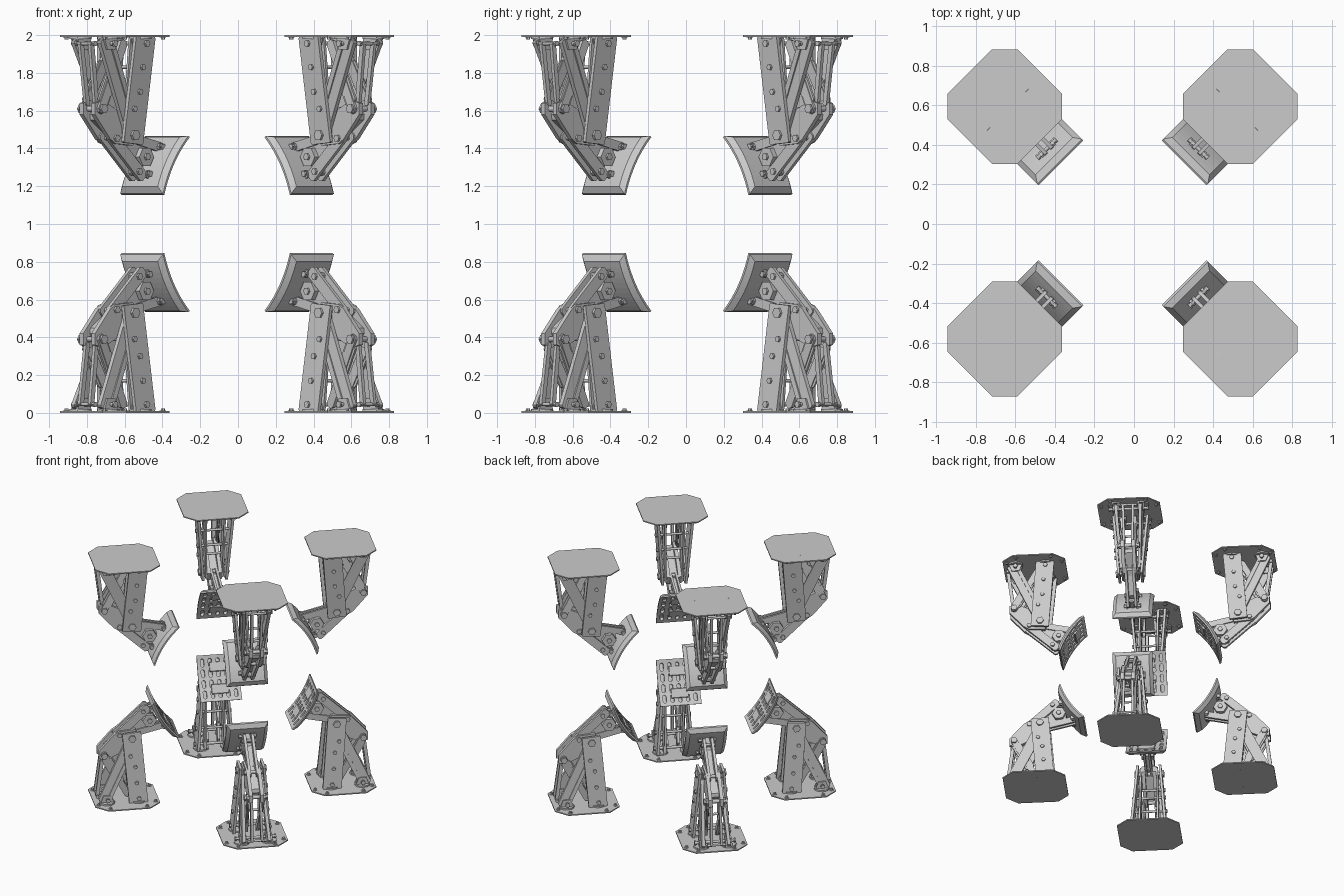
import bpy, bmesh
from math import sin, cos, pi, atan2, hypot
from mathutils import Matrix, Vector

if "Cube" in bpy.data.objects:
    bpy.data.objects.remove(bpy.data.objects["Cube"])

# One arm is modelled in (u, v, z): u points to the model centre, v sideways.
parts = {}

def get(name):
    return parts.setdefault(name, bmesh.new())

def at(v, z):
    # sideways offset, constant or sloping from z=0 to z=0.6
    return v if isinstance(v, (int, float)) else v[0] + (v[1] - v[0]) * z / 0.6

def prism(name, pts, va, vb, mirror=True):
    bm = get(name)
    for s in ((1, -1) if mirror else (1,)):
        a = [bm.verts.new((u, s * at(va, z), z)) for u, z in pts]
        b = [bm.verts.new((u, s * at(vb, z), z)) for u, z in pts]
        bm.faces.new(a)
        bm.faces.new(b[::-1])
        n = len(pts)
        for i in range(n):
            bm.faces.new((a[i], b[i], b[(i + 1) % n], a[(i + 1) % n]))

def bar(p, q, w, end=None, c=0.3):
    # strip outline from p to q with chamfered ends
    end = w / 2 if end is None else end
    d = (Vector(q) - Vector(p)).normalized()
    n = Vector((-d.y, d.x)) * w / 2
    k = w * c
    p, q = Vector(p) - d * end, Vector(q) + d * end
    f = 1 - 2 * c
    out = [p + n * f, p + d * k + n, q - d * k + n, q + n * f,
           q - n * f, q - d * k - n, p + d * k - n, p - n * f]
    return [(x.x, x.y) for x in out]

def disc(c, r, n=12):
    return [(c[0] + r * cos(2 * pi * i / n), c[1] + r * sin(2 * pi * i / n)) for i in range(n)]

def pin(name, c, v, r, head=0.012):
    # shaft through both sides with hexagonal heads
    prism(name, disc(c, r * 0.6), -at(v, c[1]), at(v, c[1]), False)
    prism(name, disc(c, r, 6), at(v, c[1]), at(v, c[1]) + head)

def stud(name, x, y, z, r, h, n):
    bmesh.ops.create_cone(get(name), cap_ends=True, segments=n, radius1=r, radius2=r, depth=h,
                          matrix=Matrix.Translation((x, y, z + h / 2)))

# Base plate: square with cut corners, bolts beside each corner
H, C = 0.25, 0.16
octo = [(H, -C), (H, C), (C, H), (-C, H), (-H, C), (-H, -C), (-C, -H), (C, -H)]
bm = get("base_plate")
lo = [bm.verts.new((x, y, 0)) for x, y in octo]
hi = [bm.verts.new((x, y, 0.009)) for x, y in octo]
bm.faces.new(lo[::-1])
bm.faces.new(hi)
for i in range(8):
    j = (i + 1) % 8
    bm.faces.new((lo[i], lo[j], hi[j], hi[i]))
for x, y in octo:
    stud("base_bolts", x * 0.88, y * 0.88, 0.009, 0.018, 0.004, 12)
    stud("base_bolts", x * 0.88, y * 0.88, 0.013, 0.011, 0.01, 6)

# Foot mounts
for u in (0.09, -0.15):
    for v in (0.105, -0.105):
        stud("foot_mounts", u, v, 0.009, 0.06, 0.012, 12)
    lug = [(u - 0.055, 0.009), (u + 0.055, 0.009), (u + 0.03, 0.075), (u - 0.03, 0.075)]
    prism("foot_mounts", lug, 0.115, 0.126)
    prism("foot_mounts", lug, 0.075, 0.088)
    pin("pins", (u, 0.045), 0.147, 0.018)

# Legs: wide main struts and crossing brace struts
PIV = (0.045, 0.53)
prism("main_struts", bar((0.085, 0.05), PIV, 0.145, 0.045, 0.04), (0.126, 0.078), (0.147, 0.098))
prism("main_struts", bar((0.085, 0.05), PIV, 0.10, 0.035, 0.04), (0.066, 0.058), (0.082, 0.07))
prism("brace_struts", bar((-0.17, 0.05), (0.02, 0.46), 0.075, 0.035, 0.1), (0.088, 0.055), (0.114, 0.078))
prism("brace_struts", bar((-0.13, 0.05), (0.045, 0.42), 0.03, 0.02, 0.1), (0.114, 0.07), (0.124, 0.08))
for c in ((0.075, 0.17), (0.065, 0.3), (0.03, 0.39)):
    pin("pins", c, (0.147, 0.098), 0.016)
pin("pins", PIV, (0.147, 0.098), 0.03, 0.014)

# Elbow links from the base up to the elbow
ELB = (-0.165, 0.39)
prism("elbow_links", bar((0.015, 0.05), ELB, 0.05), (0.03, 0.06), (0.05, 0.085))
prism("elbow_links", bar((-0.045, 0.16), (-0.145, 0.35), 0.075, 0.02, 0.2), (0.036, 0.064), (0.046, 0.078))
prism("elbow_links", bar((-0.215, 0.05), (-0.175, 0.36), 0.028), (0.03, 0.02), (0.05, 0.04))
pin("pins", ELB, (0.05, 0.095), 0.026)
pin("pins", (-0.215, 0.045), 0.06, 0.015)

# Forearm crank
prism("forearm", [(-0.205, 0.36), (-0.205, 0.42), (-0.09, 0.55), (-0.05, 0.575), (0.08, 0.585),
                  (0.105, 0.52), (0.01, 0.43), (-0.05, 0.39), (-0.15, 0.345)], 0.03, 0.058)
prism("forearm", bar((-0.12, 0.43), (0.02, 0.53), 0.07), -0.03, 0.03, False)

# Upper arm bars, gusset and pad tie links
TOP, LOW = (0.205, 0.735), (0.3, 0.59)
prism("upper_arm", bar((-0.05, 0.54), (0.16, 0.735), 0.065, c=0.2), 0.02, 0.042)
prism("upper_arm", bar((0.04, 0.53), LOW, 0.05), 0.012, 0.03)
prism("upper_arm", bar((0.14, 0.725), TOP, 0.035), -0.016, 0.016, False)
prism("arm_gusset", [(0.0, 0.55), (0.12, 0.69), (0.19, 0.7), (0.25, 0.645), (0.24, 0.59), (0.1, 0.54)],
      -0.02, 0.02, False)
prism("arm_gusset", disc((0.19, 0.645), 0.055, 6), 0.02, 0.05)
pin("pins", (0.19, 0.645), 0.05, 0.02)
pin("pins", (-0.045, 0.545), 0.058, 0.02)
pin("pins", (0.14, 0.722), 0.042, 0.018)

# Concave pad with chamfered back
N = Vector((0.85, 0, 0.53)).normalized()
D = Vector((N.z, 0, -N.x))
CEN = Vector((0.307, 0, 0.693))
L = 0.18

def on_pad(s, v, n):
    return CEN + D * s + Vector((0, v, 0)) + N * (n - 0.024 * (1 - (s / L) ** 2))

bm = get("pad")
rows = []
for i in range(11):
    s = -L + 2 * L * i / 10
    rows.append([bm.verts.new(on_pad(k * s, v, n)) for k, v, n in
                 ((1, -.16, 0), (1, .16, 0), (1, .16, -.012), (.86, .133, -.036), (.86, -.133, -.036), (1, -.16, -.012))])
for a, b in zip(rows, rows[1:]):
    for j in range(6):
        bm.faces.new((a[j], a[(j + 1) % 6], b[(j + 1) % 6], b[j]))
for r in (rows[0], rows[-1]):
    bm.faces.new((r[0], r[1], r[2], r[5]))
    bm.faces.new((r[5], r[2], r[3], r[4]))

# Slots in the pad face
bm = get("slot_cutter")
for row in range(4):
    for col in range(5):
        s0, v0 = -0.123 + 0.082 * row, -0.12 + 0.06 * col
        sag = -0.024 * (1 - (s0 / L) ** 2)
        rings = []
        for n in (0.03, -0.018):
            ring = []
            for k in range(12):
                a = 2 * pi * (k + 0.5) / 12
                s = s0 + 0.014 * sin(a) + (0.017 if sin(a) > 0 else -0.017)
                ring.append(bm.verts.new(CEN + D * s + N * (n + sag) + Vector((0, v0 + 0.014 * cos(a), 0))))
            rings.append(ring)
        a, b = rings
        bm.faces.new(a)
        bm.faces.new(b[::-1])
        for k in range(12):
            bm.faces.new((a[k], b[k], b[(k + 1) % 12], a[(k + 1) % 12]))

# Brackets on the back of the pad
for c in (TOP, LOW):
    q = (c[0] + N.x * 0.035, c[1] + N.z * 0.035)
    prism("pad_brackets", bar(c, q, 0.04, 0.015), 0.034, 0.048)
    prism("pad_brackets", bar(q, (q[0] + N.x * 0.01, q[1] + N.z * 0.01), 0.075, 0.006, 0.05), -0.065, 0.065, False)
    pin("pins", c, 0.055, 0.017)

# Meshes
meshes = {}
for name, bm in parts.items():
    bmesh.ops.recalc_face_normals(bm, faces=bm.faces)
    meshes[name] = bpy.data.meshes.new(name)
    bm.to_mesh(meshes[name])
    bm.free()

cutter = bpy.data.objects.new("slot_cutter", meshes.pop("slot_cutter"))
blank = bpy.data.objects.new("pad_blank", meshes["pad"])
for o in (cutter, blank):
    bpy.context.collection.objects.link(o)
    o.hide_render = True
mod = blank.modifiers.new("slots", 'BOOLEAN')
mod.operation = 'DIFFERENCE'
mod.object = cutter
bpy.context.view_layer.update()
meshes["pad"] = bpy.data.meshes.new_from_object(blank.evaluated_get(bpy.context.evaluated_depsgraph_get()))
bpy.data.objects.remove(blank)
bpy.data.objects.remove(cutter)

# Eight arms: four standing, four hanging
for sx in (-1, 1):
    for sy in (-1, 1):
        for level in ("lower", "upper"):
            m = Matrix.Translation((-0.058 + sx * 0.595, 0.006 + sy * 0.587, 0 if level == "lower" else 2))
            m = m @ Matrix.Rotation(atan2(-sy, -sx), 4, 'Z')
            if level == "upper":
                m = m @ Matrix.Rotation(pi, 4, 'X')
            for name, me in meshes.items():
                o = bpy.data.objects.new(f"{level}_{name}", me)
                o.matrix_world = m
                bpy.context.collection.objects.link(o)
